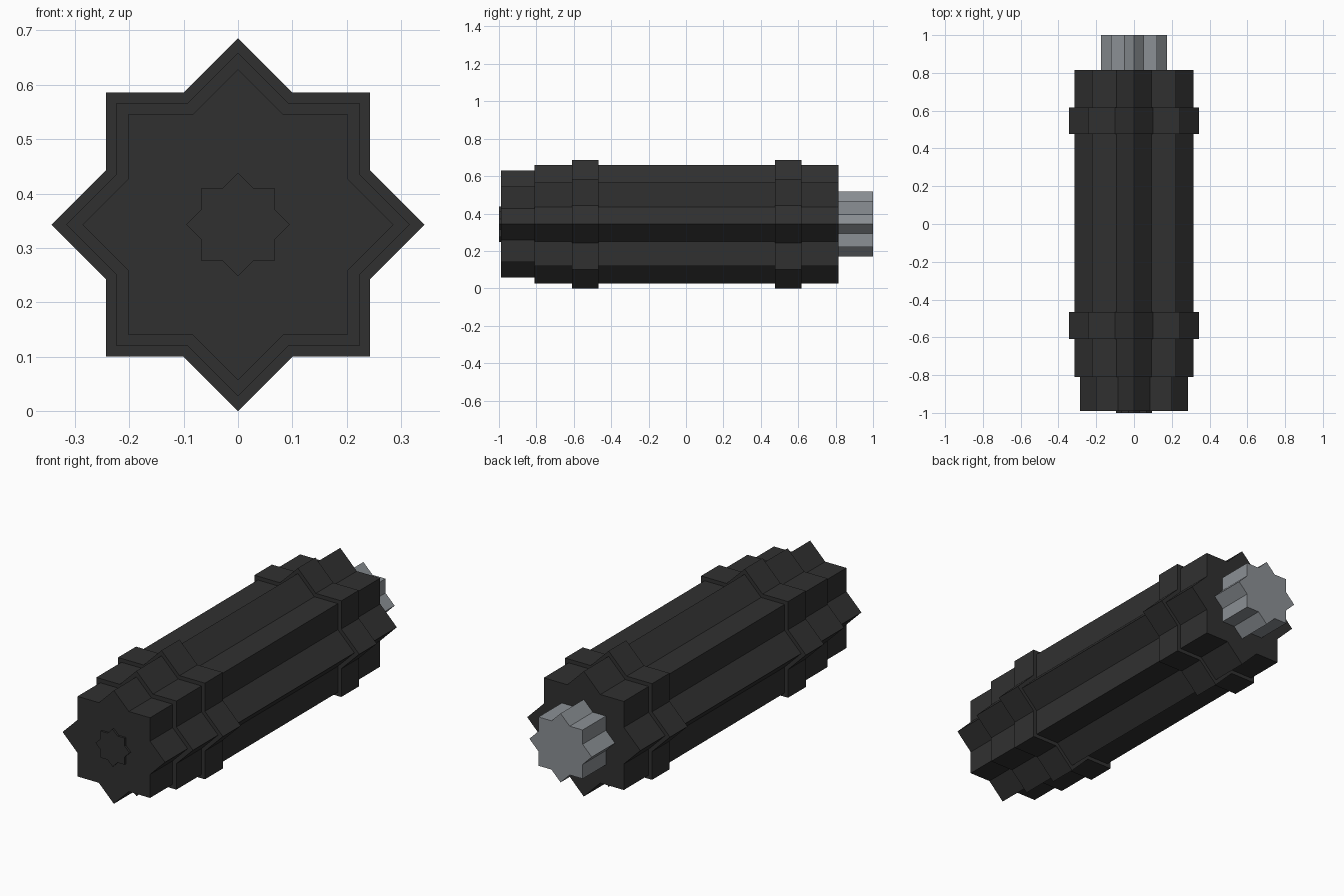
import bpy, bmesh
from math import sin, cos, pi

cube = bpy.data.objects.get("Cube")
if cube:
    bpy.data.objects.remove(cube, do_unlink=True)

AXIS_Z = 0.343
NOTCH = cos(pi / 4) / cos(pi / 8)   # inner radius of two crossed squares


def material(name, color):
    m = bpy.data.materials.new(name)
    m.use_nodes = True
    m.diffuse_color = color
    bsdf = m.node_tree.nodes["Principled BSDF"]
    bsdf.inputs["Base Color"].default_value = color
    bsdf.inputs["Roughness"].default_value = 0.7
    return m


def star_prism(name, radius, y0, y1, mat):
    """Eight-pointed star extruded along y."""
    bm = bmesh.new()
    ring = []
    for i in range(16):
        r = radius * (NOTCH if i % 2 else 1)
        a = i * pi / 8
        ring.append(bm.verts.new((r * cos(a), y0, AXIS_Z + r * sin(a))))
    face = bm.faces.new(ring)
    ext = bmesh.ops.extrude_face_region(bm, geom=[face], use_keep_orig=True)
    for v in ext["geom"]:
        if isinstance(v, bmesh.types.BMVert):
            v.co.y = y1
    bmesh.ops.recalc_face_normals(bm, faces=bm.faces)
    mesh = bpy.data.meshes.new(name)
    bm.to_mesh(mesh)
    bm.free()
    mesh.materials.append(mat)
    obj = bpy.data.objects.new(name, mesh)
    bpy.context.collection.objects.link(obj)
    return obj


black = material("matte_black", (0.03, 0.03, 0.03, 1))
steel = material("steel_grey", (0.26, 0.28, 0.30, 1))

# Main barrel with two raised collars
star_prism("body", 0.316, -0.81, 0.815, black)
star_prism("front_collar", 0.343, -0.61, -0.467, black)
star_prism("rear_collar", 0.343, 0.477, 0.617, black)

# Stepped front cap and its small button
star_prism("front_cap", 0.286, -0.99, -0.81, black)
star_prism("front_button", 0.095, -1.0, -0.99, black)

# Metal connector at the back
star_prism("rear_connector", 0.174, 0.815, 1.0, steel)
